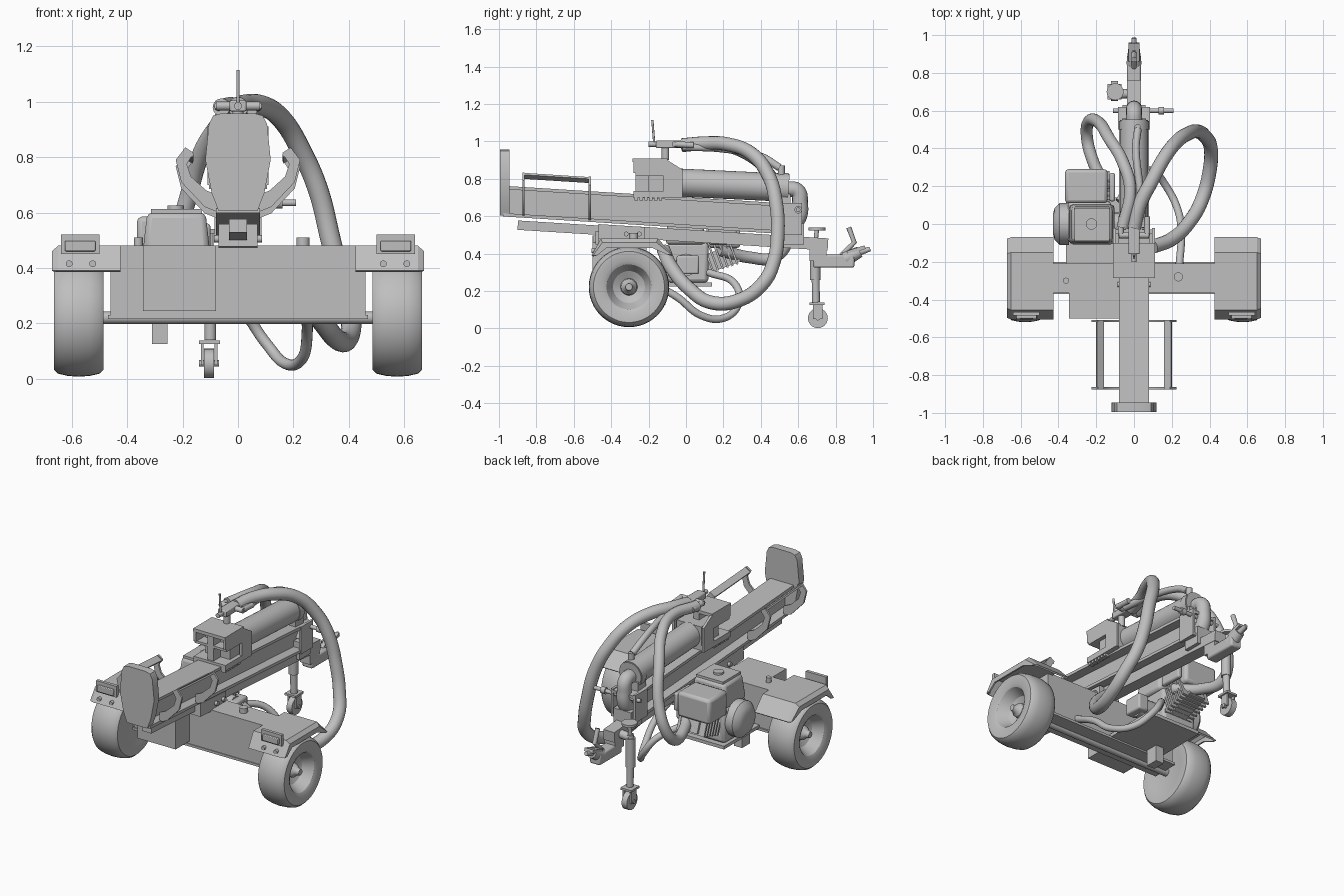
import bpy, bmesh, math
from mathutils import Vector, Matrix

cube = bpy.data.objects.get("Cube")
if cube:
    bpy.data.objects.remove(cube, do_unlink=True)

grey = bpy.data.materials.new("plain_grey")
grey.use_nodes = True
grey.diffuse_color = (0.52, 0.52, 0.52, 1)
grey.node_tree.nodes["Principled BSDF"].inputs["Base Color"].default_value = (0.52, 0.52, 0.52, 1)
TILT = -math.atan2(0.1, 1.6)
parts = []


def finish(name, bm):
    bmesh.ops.recalc_face_normals(bm, faces=bm.faces)
    mesh = bpy.data.meshes.new(name)
    bm.to_mesh(mesh)
    bm.free()
    mesh.materials.append(grey)
    ob = bpy.data.objects.new(name, mesh)
    bpy.context.collection.objects.link(ob)
    parts.append(ob)
    return ob


def box(name, x, y, z, rot=0, bevel=0, taper=1):
    """Box from (min, max) ranges, turned about x through its middle; taper shrinks the top."""
    bm = bmesh.new()
    size = [r[1] - r[0] for r in (x, y, z)]
    mid = [(r[0] + r[1]) / 2 for r in (x, y, z)]
    bmesh.ops.create_cube(bm, size=1)
    for v in bm.verts:
        if v.co.z > 0:
            v.co.xy *= taper
    bm.transform(Matrix.Translation(mid) @ Matrix.Rotation(rot, 4, 'X') @ Matrix.Diagonal((*size, 1)))
    ob = finish(name, bm)
    if bevel:
        mod = ob.modifiers.new("bevel", 'BEVEL')
        mod.width, mod.segments = bevel, 2
    return ob


def rod(name, a, b, r, r2=None, sides=20):
    """Cylinder or cone between two points."""
    a, b = Vector(a), Vector(b)
    bm = bmesh.new()
    turn = (b - a).to_track_quat('Z', 'Y').to_matrix().to_4x4()
    bmesh.ops.create_cone(bm, cap_ends=True, segments=sides, radius1=r,
                          radius2=r if r2 is None else r2, depth=(b - a).length,
                          matrix=Matrix.Translation((a + b) / 2) @ turn)
    return finish(name, bm)


def prism(name, outline, start, depth):
    """Outline of 3D points swept along a vector."""
    bm = bmesh.new()
    face = bm.faces.new([bm.verts.new(Vector(p) + Vector(start)) for p in outline])
    new = bmesh.ops.extrude_face_region(bm, geom=[face])["geom"]
    bmesh.ops.translate(bm, vec=depth, verts=[v for v in new if isinstance(v, bmesh.types.BMVert)])
    return finish(name, bm)


def hose(name, points, r, smooth=True):
    """Round tube along a path."""
    cu = bpy.data.curves.new(name, 'CURVE')
    cu.dimensions, cu.bevel_depth, cu.bevel_resolution = '3D', r, 6
    cu.use_fill_caps, cu.resolution_u = True, 8
    sp = cu.splines.new('BEZIER')
    sp.bezier_points.add(len(points) - 1)
    for bp, p in zip(sp.bezier_points, points):
        bp.co = p
        bp.handle_left_type = bp.handle_right_type = 'AUTO' if smooth else 'VECTOR'
    tmp = bpy.data.objects.new(name + "_path", cu)
    bpy.context.collection.objects.link(tmp)
    mesh = bpy.data.meshes.new_from_object(tmp.evaluated_get(bpy.context.evaluated_depsgraph_get()))
    bpy.data.objects.remove(tmp, do_unlink=True)
    bm = bmesh.new()
    bm.from_mesh(mesh)
    bpy.data.meshes.remove(mesh)
    return finish(name, bm)


def lathe_x(name, profile, centre, side, steps=48):
    """Spin (x, radius) pairs round an axis along x."""
    bm = bmesh.new()
    vs = [bm.verts.new((x * side, r, 0)) for x, r in profile]
    es = [bm.edges.new(p) for p in zip(vs, vs[1:])]
    bmesh.ops.spin(bm, geom=vs + es, axis=(1, 0, 0), cent=(0, 0, 0), angle=math.tau, steps=steps)
    bmesh.ops.remove_doubles(bm, verts=bm.verts, dist=0.0005)
    bmesh.ops.translate(bm, vec=centre, verts=bm.verts)
    return finish(name, bm)


# Sloping I-beam, tongue and end plate
box("beam_web", (-.02, .02), (-.98, .62), (.56, .706), TILT)
for name, z in (("beam_top_flange", .704), ("beam_bottom_flange", .558)):
    box(name, (-.08, .08), (-.98, .62), (z - .009, z + .009), TILT)
box("tongue", (-.038, .038), (-.25, .76), (.448, .513), TILT)
box("rear_tongue", (-.032, .032), (-.9, -.25), (.507, .557), TILT)
box("tongue_saddle", (-.07, .07), (-.47, -.22), (.47, .55), TILT)
for x in (-.075, .075):
    for y in (-.32, -.25):
        rod("saddle_bolt", (x - .012, y, .505), (x + .012, y, .505), .013)
half = [(.07, .605), (.095, .67), (.118, .79), (.105, .92), (.09, .95), (.06, .958)]
outline = [(x, 0, z) for x, z in half] + [(-x, 0, z) for x, z in reversed(half)]
prism("end_plate", outline, (0, -.995, 0), (0, .05, 0))
box("beam_mount", (-.06, .06), (.52, .63), (.45, .56))
for x in (-.085, .07):
    box("mount_cheek", (x, x + .015), (.5, .62), (.5, .67))
rod("cross_pin", (-.11, .6, .635), (.21, .6, .635), .012)
rod("pin_knob", (.13, .6, .635), (.16, .6, .635), .02)

# Log cradles on both sides of the beam
for s in (-1, 1):
    shape = [(.07, .60), (.12, .62), (.205, .71), (.225, .79), (.19, .835),
             (.16, .815), (.185, .775), (.17, .73), (.115, .68), (.07, .66)]
    for y, drop in ((-.875, 0), (-.52, -.023)):
        prism("cradle_bracket", [(s * x, 0, z + drop) for x, z in shape], (0, y, 0), (0, .012, 0))
    prism("cradle_rail", [(s * x, 0, z) for x, z in ((.16, .81), (.195, .832), (.2, .822), (.165, .80))],
          (0, -.87, 0), (0, .36, -.023))

# Splitting head
for x in (-.11, .095):
    prism("head_side", [(0, y, z) for y, z in ((-.28, .83), (-.28, .905), (-.1, .9), (-.02, .85),
                                              (-.02, .7), (-.12, .7), (-.12, .83))],
          (x, 0, 0), (.015, 0, 0))
box("head_top", (-.11, .11), (-.285, -.1), (.89, .91))
box("head_shelf", (-.11, .11), (-.27, -.05), (.815, .83))
box("head_base", (-.11, .11), (-.28, -.03), (.70, .735))
box("head_core", (-.085, .085), (-.2, -.03), (.72, .85))
box("head_wedge", (-.02, .02), (-.27, -.1), (.72, .9))
for s in (-1, 1):
    for i in range(6):
        y = -.275 + i * .026
        box("head_tooth", (s * .09 - .015, s * .09 + .015), (y, y + .018), (.685, .71))

# Hydraulic cylinder and end elbow
rod("ram_cylinder", (0, -.04, .78), (0, .55, .752), .075, sides=32)
rod("cylinder_collar", (0, .5, .754), (0, .545, .752), .079, sides=32)
box("cylinder_cradle", (-.06, .06), (.48, .56), (.64, .72))
hose("end_elbow", [(0, .54, .745), (0, .595, .735), (0, .61, .67), (0, .605, .6), (0, .57, .55)], .042)
rod("cylinder_port", (.02, .51, .8), (.02, .51, .87), .018)

# Control valve
rod("valve_post", (0, -.11, .9), (0, -.11, 1), .02)
box("valve_body", (-.03, .03), (-.16, .0), (.965, 1.005), bevel=.006)
rod("valve_cross", (-.08, -.06, .985), (.08, -.06, .985), .016)
for x in (-.07, .07):
    rod("valve_fitting", (x, -.06, .985), (x, .04, .98), .016)
rod("lever", (0, -.17, .99), (0, -.18, 1.115), .006)
rod("lever_joint", (0, -.2, .985), (0, -.15, .985), .014)

# Hoses
hose("long_hose", [(.0, -.02, .98), (.03, .1, .99), (.09, .22, .985), (.16, .35, .935), (.23, .44, .82),
                   (.29, .48, .68), (.335, .49, .5), (.37, .47, .36), (.405, .41, .24), (.4, .28, .15),
                   (.36, .13, .14), (.3, .02, .21), (.2, -.08, .33), (.1, -.12, .42)], .037)
hose("side_hose", [(-.06, -.02, .98), (-.02, .18, .98), (-.06, .33, .93), (-.13, .45, .82), (-.19, .54, .62),
                   (-.24, .54, .46), (-.25, .47, .38), (-.22, .34, .38), (-.14, .18, .42)], .032)
hose("low_hose", [(.24, -.22, .26), (.25, -.05, .17), (.23, .08, .07), (.17, .2, .055), (.1, .28, .13),
                  (.02, .26, .24), (-.08, .12, .3)], .02)
hose("port_hose", [(.05, -.02, .97), (.03, .2, .96), (.01, .4, .92), (.02, .5, .86)], .02)

# Tank, side box and axle
box("tank", (-.46, .46), (-.365, -.21), (.23, .48))
box("tank_lip", (-.47, .47), (-.37, -.2), (.215, .23))
box("side_box", (-.343, -.08), (-.5, -.36), (.245, .48))
rod("filler_cap", (.235, -.28, .475), (.235, -.28, .51), .024)
rod("small_cap", (-.36, -.3, .475), (-.36, -.3, .51), .016)
rod("axle", (-.58, -.305, .22), (.58, -.305, .22), .022)

# Wheels, fenders and lamps
tyre = [(-.08, .0), (-.08, .11), (-.088, .135), (-.09, .19), (-.075, .204), (-.04, .212), (0, .215), (.04, .212),
        (.075, .204), (.09, .19), (.09, .14), (.08, .12), (.02, .085), (.0, .045), (.03, .04),
        (.05, .022), (.07, .018), (.07, 0)]
for s in (-1, 1):
    lathe_x("wheel", tyre, (s * .575, -.305, .222), s)
    bm = bmesh.new()
    rows = []
    for x, drop, inset in ((.425, 0, 0), (.65, 0, 0), (.672, .02, .008), (.672, .05, .03)):
        arch = ((-.505 + inset, .39), (-.455 + inset, .48 - drop), (-.15 - inset, .48 - drop), (-.07 - inset, .395))
        rows.append([bm.verts.new((s * x, y, z)) for y, z in arch])
    for r, q in zip(rows, rows[1:]):
        for i in range(3):
            bm.faces.new((r[i], r[i + 1], q[i + 1], q[i]))
    fender = finish("fender", bm)
    fender.modifiers.new("thickness", 'SOLIDIFY').thickness = .01
    parts.remove(fender)
    box("fender_arm", (s * .43 - .03, s * .43 + .03), (-.36, -.21), (.43, .475))
    box("lamp_bracket", (s * .57 - .07, s * .57 + .07), (-.485, -.465), (.45, .52))
    box("lamp", (s * .57 - .055, s * .57 + .055), (-.5, -.48), (.46, .498), bevel=.004)
    for x in (.525, .61):
        rod("reflector", (s * x, -.505, .415), (s * x, -.48, .415), .012)

# Engine
box("engine_base", (-.36, .0), (-.21, .14), (.225, .245))
box("engine_foot", (-.31, -.255), (-.19, -.11), (.125, .225))
box("crankcase", (-.35, -.12), (-.1, .12), (.245, .46), bevel=.02)
box("fuel_tank", (-.345, -.1), (-.11, .105), (.45, .6), bevel=.02, taper=.86)
box("tank_lid", (-.315, -.13), (-.09, .085), (.597, .612))
rod("fuel_cap", (-.225, 0, .605), (-.225, 0, .625), .03)
box("muffler", (-.365, -.14), (.11, .29), (.43, .585), bevel=.018)
box("air_filter", (-.13, -.1), (.12, .27), (.45, .56), bevel=.01)
lathe_x("recoil_cover", [(0, 0), (0, .11), (.05, .11), (.075, .085), (.085, .05), (.085, 0)], (-.345, 0, .37), -1, 24)
for i in range(7):
    y = .09 + i * .026
    box("cooling_fin", (-.32, -.13), (y, y + .011), (.29 + i * .008, .43 + i * .008), .35)
box("cylinder_block", (-.28, -.17), (.08, .28), (.32, .42), .35)
rod("pump", (-.13, 0, .34), (-.02, 0, .34), .06)
box("pump_block", (-.05, .02), (-.05, .07), (.29, .39), bevel=.01)

# Jack stand with caster
rod("jack_leg", (-.1, .695, .14), (-.1, .69, .46), .021)
rod("jack_sleeve", (-.1, .69, .26), (-.1, .69, .44), .028)
rod("jack_screw", (-.1, .69, .44), (-.1, .7, .53), .012)
rod("jack_crank", (-.1, .7, .525), (-.1, .7, .54), .045)
rod("jack_arm", (-.1, .69, .44), (0, .69, .45), .025)
box("caster_plate", (-.14, -.065), (.66, .74), (.125, .138))
for x in (-.134, -.084):
    box("caster_fork", (x, x + .01), (.68, .73), (.05, .13))
rod("caster_wheel", (-.122, .705, .055), (-.086, .705, .055), .053, sides=24)
rod("caster_axle", (-.14, .705, .055), (-.068, .705, .055), .012)

# Hitch coupler
box("coupler_body", (-.036, .036), (.68, .9), (.325, .395), bevel=.01)
box("coupler_riser", (-.036, .036), (.66, .75), (.36, .45))
rod("coupler_nose", (0, .85, .37), (0, .93, .41), .04, .03)
rod("coupler_tip", (0, .9, .4), (0, .985, .425), .022, .012)
hose("coupler_handle", [(0, .83, .39), (0, .9, .46), (0, .87, .54)], .014, False)
box("coupler_latch", (-.03, .03), (.86, .96), (.41, .43), .3)

# Smooth round parts while keeping sharp edges
bpy.ops.object.select_all(action='DESELECT')
for ob in parts:
    ob.select_set(True)
bpy.context.view_layer.objects.active = parts[0]
bpy.ops.object.shade_smooth_by_angle(angle=math.radians(32))
